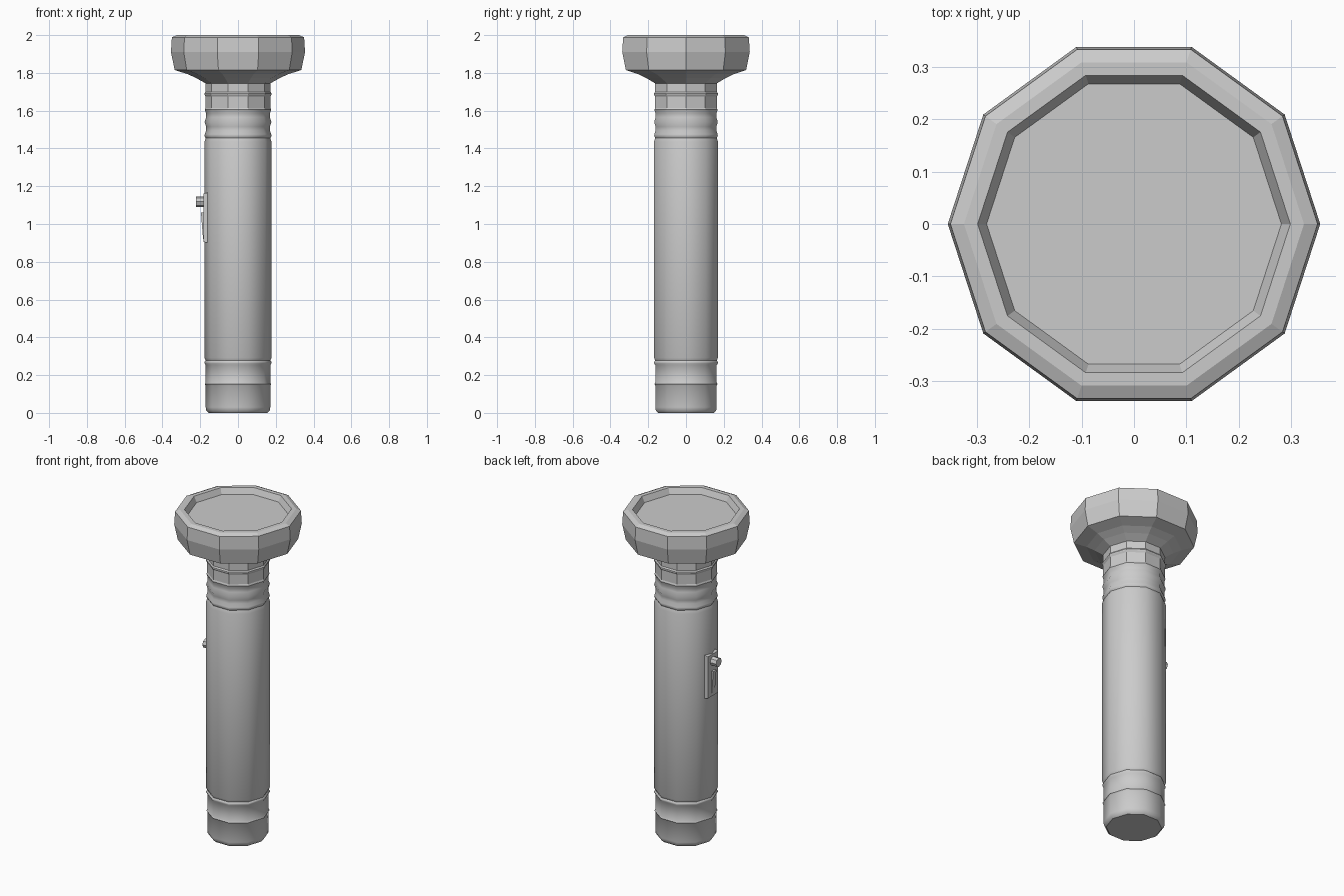
import bpy, bmesh, math
from mathutils import Matrix

cube = bpy.data.objects.get("Cube")
if cube:
    bpy.data.objects.remove(cube, do_unlink=True)

SIDES = 10
grey = bpy.data.materials.new("plain_grey")
grey.use_nodes = True
colour = (0.6, 0.6, 0.6, 1)
grey.diffuse_color = colour
grey.node_tree.nodes["Principled BSDF"].inputs["Base Color"].default_value = colour


def finish(name, bm, smooth=False):
    bmesh.ops.recalc_face_normals(bm, faces=bm.faces)
    mesh = bpy.data.meshes.new(name)
    bm.to_mesh(mesh)
    bm.free()
    mesh.materials.append(grey)
    mesh.polygons.foreach_set("use_smooth", [smooth] * len(mesh.polygons))
    if smooth:
        mesh.set_sharp_from_angle(angle=math.radians(40))
    obj = bpy.data.objects.new(name, mesh)
    bpy.context.collection.objects.link(obj)
    return obj


def lathe(name, profile, smooth=False, cap_start=False, cap_end=False):
    """Turn a (radius, height) profile into a ten-sided part."""
    bm = bmesh.new()
    rings = []
    for r, z in profile:
        rings.append([bm.verts.new((r * math.cos(i * math.tau / SIDES),
                                    r * math.sin(i * math.tau / SIDES), z))
                      for i in range(SIDES)])
    for a, b in zip(rings, rings[1:]):
        for i in range(SIDES):
            j = (i + 1) % SIDES
            bm.faces.new((a[i], a[j], b[j], b[i]))
    if cap_start:
        bm.faces.new(rings[0][::-1])
    if cap_end:
        bm.faces.new(rings[-1])
    return finish(name, bm, smooth)


def side_prism(name, outline, width):
    """Extrude an (x, z) outline along y, centred on y = 0."""
    bm = bmesh.new()
    face = bm.faces.new([bm.verts.new((x, -width / 2, z)) for x, z in outline])
    out = bmesh.ops.extrude_face_region(bm, geom=[face])
    verts = [v for v in out["geom"] if isinstance(v, bmesh.types.BMVert)]
    bmesh.ops.translate(bm, verts=verts, vec=(0, width, 0))
    return finish(name, bm)


# Tail cap with bevelled end and two raised ribs
lathe("tail_cap", [(0.155, 0), (0.168, 0.012), (0.171, 0.03), (0.171, 0.145),
                   (0.176, 0.152), (0.171, 0.16), (0.171, 0.253),
                   (0.177, 0.262), (0.177, 0.27), (0.171, 0.277)],
      smooth=True, cap_start=True)

# Main barrel
lathe("barrel", [(0.171, 0.277), (0.178, 0.292), (0.178, 1.435), (0.171, 1.455)],
      smooth=True)

# Rippled neck
lathe("neck", [(0.171, 1.455), (0.177, 1.465), (0.176, 1.475), (0.169, 1.495),
               (0.169, 1.515), (0.177, 1.54), (0.169, 1.565), (0.169, 1.585),
               (0.176, 1.605)], smooth=True)

# Faceted collar with a raised rib
lathe("collar", [(0.176, 1.605), (0.172, 1.615), (0.172, 1.675), (0.178, 1.685),
                 (0.178, 1.692), (0.172, 1.70), (0.172, 1.745)])

# Flared head with bevelled rim and recessed inner wall
lathe("head", [(0.172, 1.745), (0.22, 1.772), (0.265, 1.793), (0.335, 1.815),
               (0.355, 1.91), (0.35, 1.988), (0.324, 2.0), (0.298, 2.0),
               (0.281, 1.965)])

# Lens
lathe("lens", [(0.281, 1.965)], cap_end=True)

# Switch plate, tapered slider strip and round button
side_prism("switch_plate", [(-0.157, 0.9), (-0.183, 0.905), (-0.183, 1.16), (-0.157, 1.168)], 0.1)
side_prism("switch_strip", [(-0.18, 0.92), (-0.185, 0.92), (-0.196, 1.06), (-0.18, 1.06)], 0.03)

bm = bmesh.new()
bmesh.ops.create_cone(bm, cap_ends=True, segments=8, radius1=0.027, radius2=0.027, depth=0.042,
                      matrix=Matrix.Translation((-0.202, 0, 1.118)) @ Matrix.Rotation(math.pi / 2, 4, 'Y'))
finish("switch_button", bm, smooth=True)
